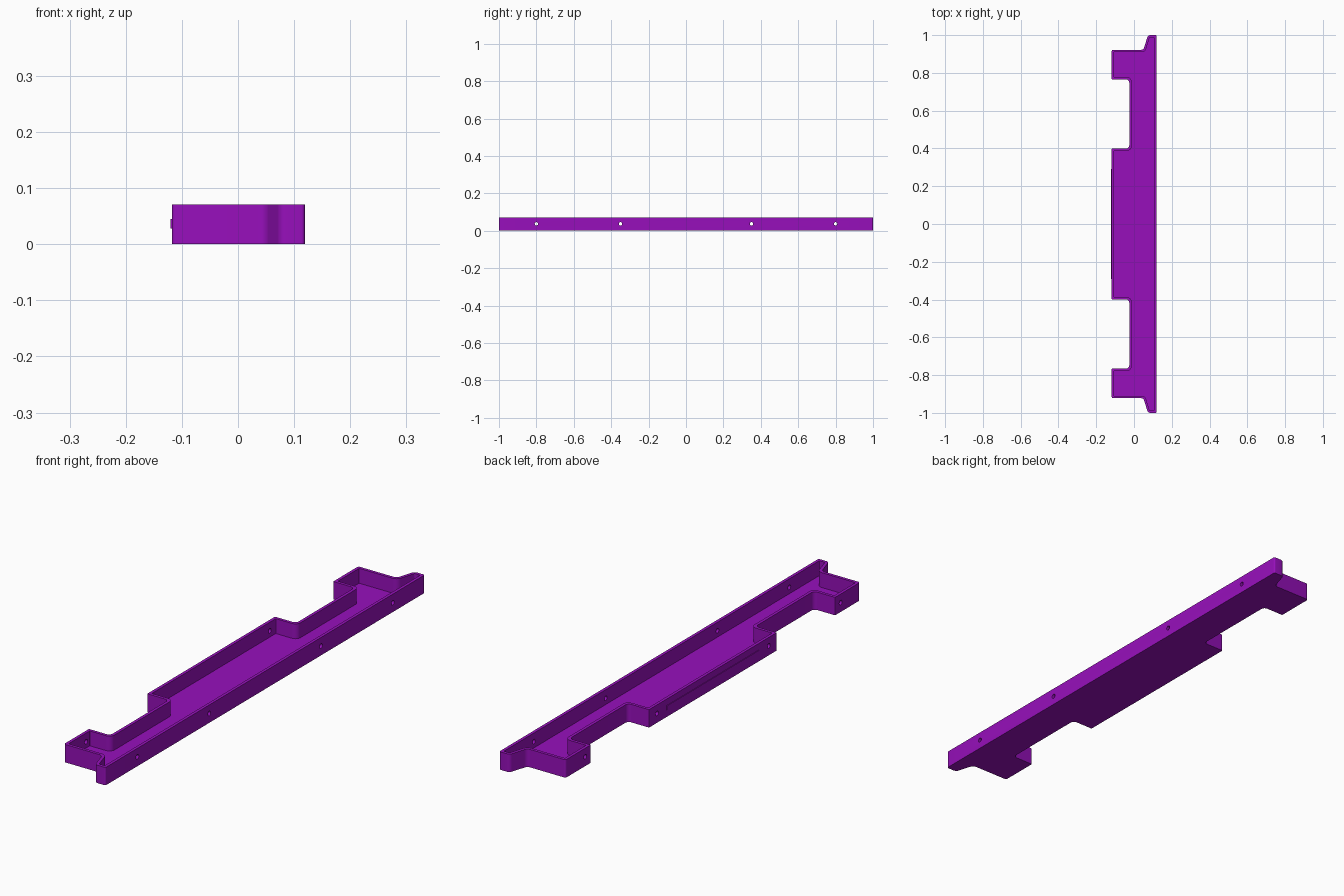
import bpy, bmesh, math
from mathutils import Vector

if "Cube" in bpy.data.objects:
    bpy.data.objects.remove(bpy.data.objects["Cube"])

H, WALL, FLOOR = 0.071, 0.012, 0.012

purple = bpy.data.materials.new("purple plastic")
purple.diffuse_color = (0.31, 0.005, 0.50, 1)
purple.use_nodes = True
purple.node_tree.nodes["Principled BSDF"].inputs["Base Color"].default_value = purple.diffuse_color

# Half outline (x, y, corner radius), running from the back tip to the middle block
half = [(0.119, 1.0, 0.006), (0.074, 1.0, 0.016), (0.050, 0.922, 0.018),
        (-0.118, 0.922, 0.008), (-0.118, 0.765, 0.003), (-0.025, 0.765, 0.016),
        (-0.025, 0.400, 0.016), (-0.118, 0.400, 0.003)]
outline = half + [(x, -y, r) for x, y, r in reversed(half)]


def corner_data(points):
    """Yield each corner with its incoming and outgoing directions."""
    n = len(points)
    for i, (x, y, r) in enumerate(points):
        p = Vector((x, y))
        a = Vector(points[i - 1][:2])
        b = Vector(points[(i + 1) % n][:2])
        yield p, (p - a).normalized(), (b - p).normalized(), r


def inset(points, d):
    """Move a counter-clockwise outline inward by d, keeping fillets concentric."""
    out = []
    for p, u, v, r in corner_data(points):
        n1, n2 = Vector((-u.y, u.x)), Vector((-v.y, v.x))
        q = p + (n1 + n2) * (d / (1 + n1.dot(n2)))
        convex = u.x * v.y - u.y * v.x > 0
        out.append((q.x, q.y, max(r - d, 0.003) if convex else r + d * 0.5))
    return out


def rounded(points, steps=6):
    """Replace every corner by a circular fillet."""
    out = []
    for p, u, v, r in corner_data(points):
        turn = u.angle(v)
        t = r * math.tan(turn / 2)
        start = p - u * t
        side = 1 if u.x * v.y - u.y * v.x > 0 else -1
        centre = start + Vector((-u.y, u.x)) * r * side
        arm = start - centre
        for k in range(steps + 1):
            a = side * turn * k / steps
            c, s = math.cos(a), math.sin(a)
            out.append(centre + Vector((arm.x * c - arm.y * s, arm.x * s + arm.y * c)))
    return out


def prism(name, pts, z0, z1):
    bm = bmesh.new()
    face = bm.faces.new([bm.verts.new((p.x, p.y, z0)) for p in pts])
    ext = bmesh.ops.extrude_face_region(bm, geom=[face])
    top = [g for g in ext["geom"] if isinstance(g, bmesh.types.BMVert)]
    bmesh.ops.translate(bm, verts=top, vec=(0, 0, z1 - z0))
    bmesh.ops.recalc_face_normals(bm, faces=bm.faces)
    me = bpy.data.meshes.new(name)
    bm.to_mesh(me)
    bm.free()
    me.materials.append(purple)
    ob = bpy.data.objects.new(name, me)
    bpy.context.collection.objects.link(ob)
    return ob


def cut(target, cutter):
    mod = target.modifiers.new("cut", "BOOLEAN")
    mod.operation, mod.solver, mod.object = "DIFFERENCE", "EXACT", cutter
    bpy.context.view_layer.objects.active = target
    bpy.ops.object.modifier_apply(modifier=mod.name)
    bpy.data.objects.remove(cutter)


# Tray body, hollowed from above
tray = prism("tray", rounded(outline), 0, H)
cut(tray, prism("cavity", rounded(inset(outline, WALL)), FLOOR, H + 0.05))

# Screw holes through the long wall and the blocks opposite
for y in (-0.8, -0.35, 0.35, 0.8):
    for x in (0.119, -0.118):
        bpy.ops.mesh.primitive_cylinder_add(vertices=20, radius=0.009, depth=0.05,
                                            location=(x, y, 0.037),
                                            rotation=(0, math.pi / 2, 0))
        drill = bpy.context.object
        drill.data.materials.append(purple)
        cut(tray, drill)

bpy.ops.object.select_all(action="DESELECT")
tray.select_set(True)
bpy.context.view_layer.objects.active = tray
bpy.ops.object.shade_smooth_by_angle(angle=math.radians(30))

# Thin raised strip on the outside of the middle block
strip = [Vector(c) for c in ((-0.1205, -0.29), (-0.117, -0.29), (-0.117, 0.29), (-0.1205, 0.29))]
prism("raised_strip", strip, 0.028, 0.045)
